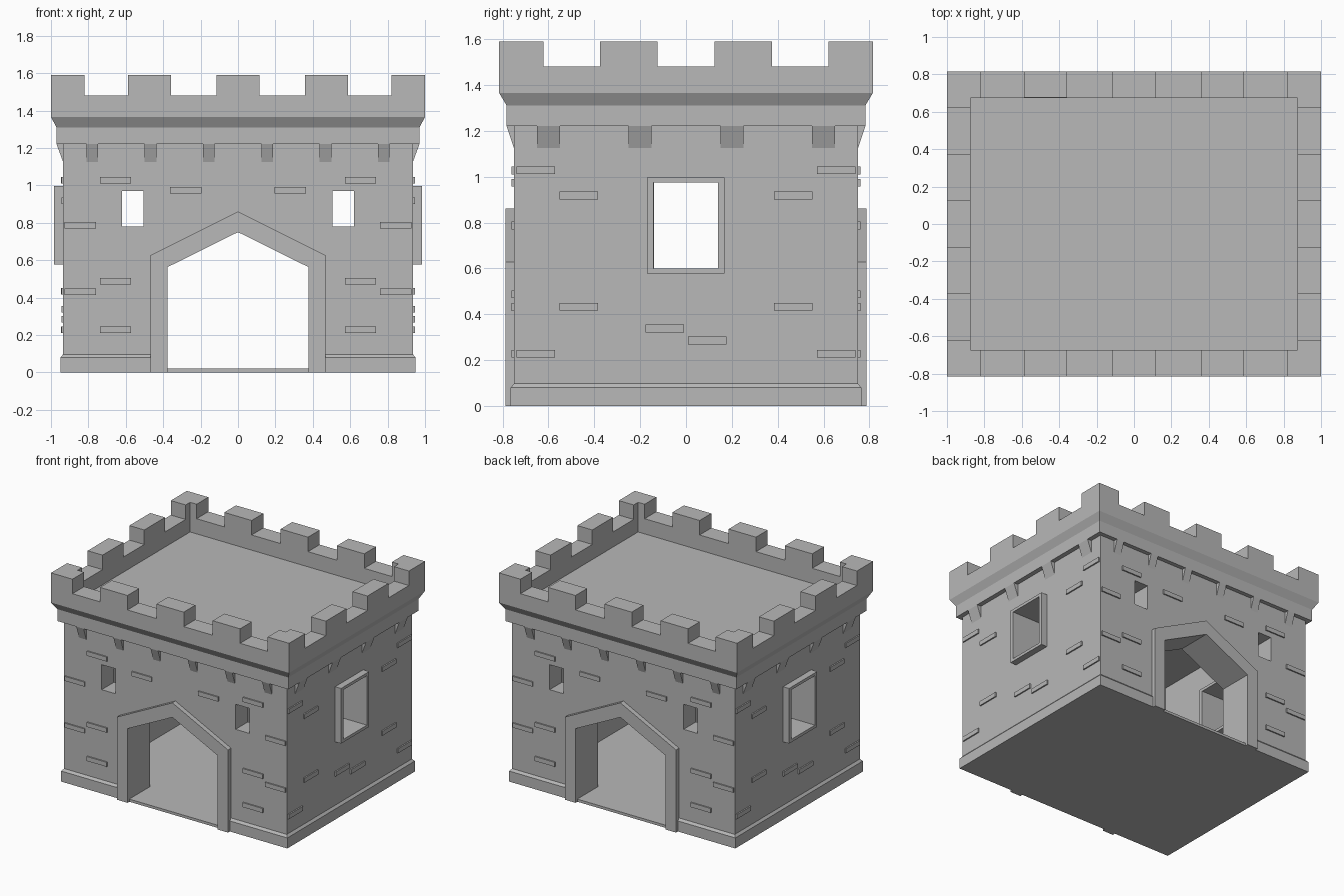
import bpy, bmesh, math
from mathutils import Matrix, Vector

default = bpy.data.objects.get("Cube")
if default:
    bpy.data.objects.remove(default, do_unlink=True)

stone = bpy.data.materials.new("grey_stone")
stone.use_nodes = True
GREY = (0.48, 0.48, 0.48, 1)
stone.diffuse_color = GREY
stone.node_tree.nodes["Principled BSDF"].inputs["Base Color"].default_value = GREY

# Half extents and key heights
WX, WY = 0.935, 0.75
TX, TY = 1.0, 0.815
IX, IY = 0.875, 0.675
EAVE, ROOF, SILL, TOP = 1.22, 1.365, 1.48, 1.59
FRONT, RIGHT, BACK, LEFT = (math.radians(a) for a in (0, 90, 180, 270))


def finish(name, bm):
    bmesh.ops.recalc_face_normals(bm, faces=bm.faces)
    mesh = bpy.data.meshes.new(name)
    bm.to_mesh(mesh)
    bm.free()
    mesh.materials.append(stone)
    obj = bpy.data.objects.new(name, mesh)
    bpy.context.collection.objects.link(obj)
    return obj


def bridge(bm, rings, caps=True, loop=False):
    """Join rings of points into a solid."""
    vs = [[bm.verts.new(p) for p in ring] for ring in rings]
    pairs = list(zip(vs, vs[1:]))
    if loop:
        pairs.append((vs[-1], vs[0]))
    for a, b in pairs:
        for i in range(len(a)):
            j = (i + 1) % len(a)
            bm.faces.new((a[i], a[j], b[j], b[i]))
    if caps:
        bm.faces.new(vs[0])
        bm.faces.new(vs[-1])


def level(x, y, z):
    return [(-x, -y, z), (x, -y, z), (x, y, z), (-x, y, z)]


def on_wall(pts, depth, angle):
    """Place (across, height) points at a depth on the wall facing angle."""
    turn = Matrix.Rotation(angle, 3, "Z")
    return [turn @ Vector((u, -depth, z)) for u, z in pts]


def slab(bm, pts, d0, d1, angle):
    bridge(bm, [on_wall(pts, d0, angle), on_wall(pts, d1, angle)])


def rect(u0, u1, z0, z1):
    return [(u0, z0), (u1, z0), (u1, z1), (u0, z1)]


def arch(half, foot, spring, apex):
    return [(-half, foot), (-half, spring), (0, apex), (half, spring), (half, foot)]


# Walls with a chamfered plinth
bm = bmesh.new()
bridge(bm, [level(WX + 0.015, WY + 0.015, 0), level(WX + 0.015, WY + 0.015, 0.08),
            level(WX, WY, 0.097), level(WX, WY, EAVE)])
walls = finish("walls", bm)

# Hollow room, gateways and window openings
cuts = [(rect(-0.79, 0.79, 0.02, 1.3), 0.6, FRONT),
        (arch(0.42, 0.02, 0.595, 0.805), 1.2, FRONT),
        (rect(-0.155, 0.155, 0.59, 0.985), 1.2, RIGHT),
        (rect(0.505, 0.62, 0.78, 0.97), 1.2, FRONT),
        (rect(-0.62, -0.505, 0.78, 0.97), 1.2, FRONT)]
cutters = []
for pts, reach, angle in cuts:
    bm = bmesh.new()
    slab(bm, pts, -reach, reach, angle)
    cutter = finish("opening_cutter", bm)
    cutter.hide_render = True
    mod = walls.modifiers.new("opening", "BOOLEAN")
    mod.operation, mod.solver, mod.object = "DIFFERENCE", "EXACT", cutter
    cutters.append(cutter)
bpy.context.view_layer.update()
carved = bpy.data.meshes.new_from_object(
    walls.evaluated_get(bpy.context.evaluated_depsgraph_get()))
walls.modifiers.clear()
walls.data = carved
for cutter in cutters:
    bpy.data.objects.remove(cutter, do_unlink=True)

# Roof slab with a flared cornice
bm = bmesh.new()
bridge(bm, [level(0.97, 0.782, EAVE), level(0.97, 0.782, 1.31), level(TX, TY, ROOF)])
finish("roof_cornice", bm)

# Low parapet wall around the roof
bm = bmesh.new()
bridge(bm, [level(TX, TY, ROOF), level(TX, TY, SILL),
            level(IX, IY, SILL), level(IX, IY, ROOF)], caps=False)
finish("parapet", bm)

# Merlons along each side, with L-shaped ones at the corners
bm = bmesh.new()
for angle in (FRONT, BACK):
    for mid in (-0.473, 0, 0.473):
        slab(bm, rect(mid - 0.115, mid + 0.115, SILL, TOP), IY, TY, angle)
for angle in (RIGHT, LEFT):
    for mid in (-0.25, 0.25):
        slab(bm, rect(mid - 0.125, mid + 0.125, SILL, TOP), IX, TX, angle)
for sx in (-1, 1):
    for sy in (-1, 1):
        corner = [(TX, TY), (0.82, TY), (0.82, IY), (IX, IY), (IX, 0.622), (TX, 0.622)]
        bridge(bm, [[(sx * x, sy * y, z) for x, y in corner] for z in (SILL, TOP)])
finish("merlons", bm)

# Tapered corbels under the cornice
bm = bmesh.new()


def corbel(mid, half, wall, out, angle):
    side = [(wall - 0.02, EAVE), (out, EAVE), (wall, 1.125), (wall - 0.02, 1.125)]
    turn = Matrix.Rotation(angle, 3, "Z")
    bridge(bm, [[turn @ Vector((u, -d, z)) for d, z in side]
                for u in (mid - half, mid + half)])


for angle in (FRONT, BACK):
    for i in range(6):
        corbel((i - 2.5) * 0.312, 0.031, WY, 0.782, angle)
for angle in (RIGHT, LEFT):
    for i in range(4):
        corbel((i - 1.5) * 0.4, 0.05, WX, 0.97, angle)
finish("corbels", bm)

# Raised bricks, given as (centre across, centre height)
gate_bricks = [(0.655, 1.027), (0.28, 0.973), (0.843, 0.787),
               (0.655, 0.487), (0.843, 0.432), (0.655, 0.228)]
side_bricks = [(0.655, 1.028), (0.468, 0.918), (0.468, 0.433), (0.655, 0.228)]
bm = bmesh.new()


def brick(u, z, wall, angle):
    slab(bm, rect(u - 0.084, u + 0.084, z - 0.017, z + 0.017),
         wall - 0.02, wall + 0.01, angle)


for angles, wall, bricks in (((FRONT, BACK), WY, gate_bricks),
                             ((RIGHT, LEFT), WX, side_bricks)):
    for angle in angles:
        for u, z in bricks:
            brick(u, z, wall, angle)
            brick(-u, z, wall, angle)
for angle in (RIGHT, LEFT):
    brick(-0.093, 0.338, WX, angle)
    brick(0.093, 0.285, WX, angle)
finish("raised_bricks", bm)

# Pointed gateway surrounds
for name, angle in (("front_gate_surround", FRONT), ("back_gate_surround", BACK)):
    bm = bmesh.new()
    outline = arch(0.467, 0, 0.627, 0.86) + arch(0.377, 0, 0.563, 0.75)[::-1]
    slab(bm, outline, 0.52, 0.787, angle)
    finish(name, bm)

# Side window frames: the +x side is the model's left
for name, angle in (("left_window_frame", RIGHT), ("right_window_frame", LEFT)):
    bm = bmesh.new()
    outer = rect(-0.17, 0.167, 0.578, 0.997)
    inner = rect(-0.142, 0.14, 0.6, 0.975)
    bridge(bm, [on_wall(outer, 0.74, angle), on_wall(outer, 0.985, angle),
                on_wall(inner, 0.985, angle), on_wall(inner, 0.74, angle)],
           caps=False, loop=True)
    finish(name, bm)
